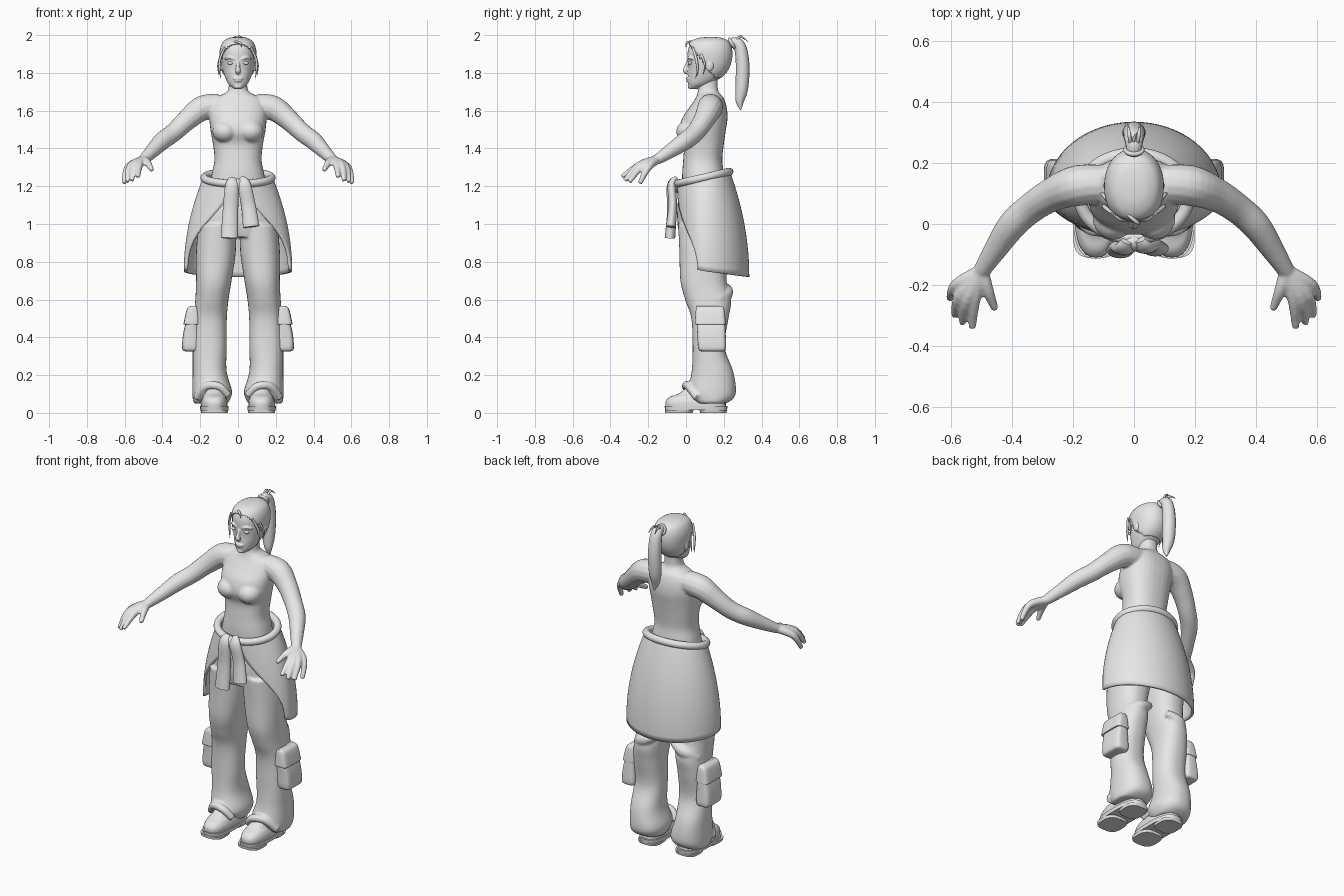
import bpy, bmesh, math
from mathutils import Vector

if "Cube" in bpy.data.objects:
    bpy.data.objects.remove(bpy.data.objects["Cube"])

grey = bpy.data.materials.new("plain_grey")
grey.use_nodes = True
grey.diffuse_color = (0.8, 0.8, 0.8, 1)
grey.node_tree.nodes["Principled BSDF"].inputs["Base Color"].default_value = (0.8, 0.8, 0.8, 1)


def smooth_path(keys, steps=5):
    """Catmull-Rom interpolation of tuples of any length."""
    out = []
    for i in range(len(keys) - 1):
        p, q = keys[i], keys[i + 1]
        o, r = keys[max(i - 1, 0)], keys[min(i + 2, len(keys) - 1)]
        for k in range(steps):
            t = k / steps
            out.append([b + t / 2 * (c - a + t * (2 * a - 5 * b + 4 * c - d + t * (3 * (b - c) + d - a)))
                        for a, b, c, d in zip(o, p, q, r)])
    return out + [list(keys[-1])]


def skin(bm, rings, closed=False):
    """Bridge rings of points into a tube with capped ends."""
    loops = [[bm.verts.new(p) for p in ring] for ring in rings]
    pairs = list(zip(loops, loops[1:])) + ([(loops[-1], loops[0])] if closed else [])
    for a, b in pairs:
        for i in range(len(a)):
            j = (i + 1) % len(a)
            bm.faces.new((a[i], a[j], b[j], b[i]))
    if not closed:
        bm.faces.new(loops[0])
        bm.faces.new(loops[-1])


def stack(bm, keys, s=1, cx=0, power=2, grow=0, steps=5, sides=32):
    """Level sections: height, front, back, half width (optional centre x)."""
    rings = []
    for z, front, back, w, *c in smooth_path(keys, steps):
        mid, half = (front + back) / 2, (back - front) / 2 + grow
        x0 = c[0] if c else cx
        ring = []
        for i in range(sides):
            a = math.tau * i / sides
            u, v = math.cos(a), math.sin(a)
            x = math.copysign(abs(u) ** (2 / power), u)
            y = math.copysign(abs(v) ** (2 / power), v)
            ring.append((s * (x0 + (w + grow) * x), mid + half * y, z))
        rings.append(ring)
    skin(bm, rings)


def tube(bm, keys, s=1, flat=1, ref=(1, 1, 0.5), sides=14, closed=False):
    """Round or flattened tube through x, y, z, radius."""
    pts = smooth_path(keys, 5)
    if closed:
        pts = [list(k) for k in keys]
    pos = [Vector(p[:3]) for p in pts]
    n, rings = len(pos), []
    for i, p in enumerate(pos):
        if closed:
            d = pos[(i + 1) % n] - pos[i - 1]
        else:
            d = pos[min(i + 1, n - 1)] - pos[max(i - 1, 0)]
        side = d.cross(Vector(ref)).normalized()
        up = side.cross(d).normalized()
        ring = []
        for k in range(sides):
            a = math.tau * k / sides
            q = p + pts[i][3] * (side * math.cos(a) + up * math.sin(a) * flat)
            ring.append((s * q.x, q.y, q.z))
        rings.append(ring)
    skin(bm, rings, closed)


def ball(bm, centre, size, s=1):
    made = bmesh.ops.create_uvsphere(bm, u_segments=20, v_segments=12, radius=1)["verts"]
    for v in made:
        v.co = (s * (centre[0] + v.co.x * size[0]), centre[1] + v.co.y * size[1], centre[2] + v.co.z * size[2])


def finish(name, bm, voxel=0, rounds=4, thick=0, keep=None):
    bmesh.ops.recalc_face_normals(bm, faces=bm.faces)
    if keep:
        gone = [f for f in bm.faces if not keep(f.calc_center_median())]
        bmesh.ops.delete(bm, geom=gone, context='FACES')
    mesh = bpy.data.meshes.new(name)
    bm.to_mesh(mesh)
    bm.free()
    mesh.shade_smooth()
    mesh.set_sharp_from_angle(angle=math.radians(50))
    mesh.materials.append(grey)
    ob = bpy.data.objects.new(name, mesh)
    bpy.context.collection.objects.link(ob)
    if thick:
        ob.modifiers.new("Thickness", 'SOLIDIFY').thickness = thick
    if voxel:
        m = ob.modifiers.new("Fuse", 'REMESH')
        m.mode, m.voxel_size, m.use_smooth_shade = 'VOXEL', voxel, True
        m = ob.modifiers.new("Relax", 'SMOOTH')
        m.factor, m.iterations = 0.5, rounds
    return ob


# Upper body: torso, neck, arms and fingers fused together
body = bmesh.new()
stack(body, [(1.2, -.02, .2, .15), (1.27, -.02, .2, .138), (1.34, -.015, .192, .125), (1.42, -.012, .2, .132),
             (1.49, -.035, .21, .145), (1.56, -.02, .22, .152), (1.62, .02, .215, .15), (1.665, .05, .2, .13),
             (1.69, .06, .18, .075), (1.72, .065, .168, .05), (1.82, .07, .17, .048)], power=2.3)
for s in (1, -1):
    ball(body, (.068, .02, 1.49), (.068, .072, .06), s)
    tube(body, [(.1, .13, 1.625, .065), (.19, .125, 1.612, .067), (.27, .095, 1.55, .056), (.34, .05, 1.485, .05),
                (.4, -.005, 1.44, .048), (.455, -.085, 1.385, .038), (.5, -.155, 1.34, .028)], s)
    wrist = (.5, -.155, 1.34, .024)
    for knuckle, tip in (((.582, -.2, 1.3), (.604, -.245, 1.215)), ((.57, -.235, 1.305), (.588, -.3, 1.222)),
                         ((.548, -.25, 1.31), (.562, -.325, 1.23)), ((.522, -.245, 1.312), (.53, -.34, 1.25))):
        tube(body, [wrist, (*knuckle, .02), (*tip, .012)], s)
    tube(body, [wrist, (.48, -.215, 1.325, .02), (.455, -.28, 1.285, .012)], s)
finish("upper_body", body, .006)

# Head with nose, brows, lips and ears
skull = [(1.715, .02, .06, .02), (1.74, .012, .13, .05), (1.78, .01, .19, .07), (1.82, .012, .22, .082),
         (1.87, .008, .236, .089), (1.92, .01, .236, .088), (1.96, .03, .22, .072), (1.98, .07, .185, .042),
         (1.986, .12, .14, .01)]
head = bmesh.new()
stack(head, skull, power=2.15)
tube(head, [(0, .016, 1.87, .008), (0, .002, 1.835, .01), (0, -.002, 1.812, .015), (0, .012, 1.8, .01)])
ball(head, (0, .012, 1.77), (.028, .012, .007))
ball(head, (0, .013, 1.758), (.023, .011, .006))
ball(head, (0, .025, 1.728), (.022, .016, .014))
for s in (1, -1):
    tube(head, [(.018, .013, 1.872, .007), (.045, .016, 1.882, .007), (.07, .036, 1.872, .005)], s)
    ball(head, (.088, .125, 1.84), (.012, .022, .032), s)
finish("head", head, .004, 2)
for s, side in ((1, "left"), (-1, "right")):
    eye = bmesh.new()
    ball(eye, (.041, .022, 1.852), (.017, .011, .009), s)
    finish(side + "_eye", eye)

# Hair cap trimmed along a slanting hairline, ponytail and loose strands
cap = bmesh.new()
stack(cap, skull, power=2.15, grow=.008, steps=8, sides=48)
finish("hair_cap", cap, thick=.008, keep=lambda c: c.z > max(1.77, 1.955 - 1.25 * (c.y - .01))).location.z = .004
tail = bmesh.new()
tube(tail, [(0, .215, 1.935, .022), (0, .25, 1.962, .025), (0, .285, 1.94, .032), (0, .3, 1.84, .036),
            (0, .295, 1.72, .034), (.005, .285, 1.65, .022), (.01, .29, 1.605, .004)], ref=(1, 0, 0), flat=1.05)
finish("ponytail", tail)
band = bmesh.new()
tube(band, [(.027 * math.cos(a), .243 - .014 * math.sin(a), 1.955 + .024 * math.sin(a), .008)
            for a in (math.tau * i / 20 for i in range(20))], ref=(0, .9, .5), closed=True)
finish("hair_tie", band)
strands = bmesh.new()
for s in (1, -1):
    tube(strands, [(.07, .035, 1.935, .006), (.096, .055, 1.87, .007), (.098, .06, 1.81, .005), (.09, .05, 1.77, .001)], s)
    tube(strands, [(.09, .08, 1.9, .006), (.105, .1, 1.84, .005), (.102, .09, 1.79, .001)], s)
    tube(strands, [(.01, .25, 1.96, .007), (.015, .29, 1.99, .006), (.02, .33, 1.965, .001)], s)
tube(strands, [(0, .25, 1.96, .007), (0, .28, 1.99, .005), (.01, .3, 1.998, .001)])
tube(strands, [(-.02, .03, 1.965, .006), (.01, .005, 1.96, .006), (.02, .0, 1.935, .001)])
finish("loose_strands", strands)

# Loose trousers: hips and both legs fused
legs = bmesh.new()
stack(legs, [(1.22, -.03, .205, .165), (1.1, -.045, .25, .195), (1, -.045, .25, .205), (.93, -.03, .23, .19)], power=2.4)
for s in (1, -1):
    stack(legs, [(1, -.042, .24, .1, .11), (.85, -.035, .23, .105, .117), (.7, -.03, .215, .094, .128),
                 (.6, -.005, .24, .088, .138), (.5, .028, .225, .088, .147), (.35, .035, .205, .09, .15),
                 (.22, .03, .25, .09, .15), (.12, .012, .265, .105, .137), (.075, .03, .25, .1, .14),
                 (.05, .06, .21, .09, .145)], s, power=2.3)
    tube(legs, [(.05, .02, .09, .02), (.1, .0, .14, .022), (.17, .015, .14, .022), (.22, .06, .08, .022)], s)
    tube(legs, [(.06, .21, .67, .02), (.14, .215, .635, .035), (.21, .17, .6, .018)], s)
finish("trousers", legs, .007, 6)

# Cargo pockets and shoes on both sides
for s, side in ((1, "left"), (-1, "right")):
    pocket = bmesh.new()
    stack(pocket, [(.325, .085, .195, .025, .25), (.34, .065, .212, .045, .25), (.42, .06, .21, .042, .248),
                   (.5, .055, .205, .028, .242), (.55, .055, .195, .018, .235)], s, power=4.5)
    finish(side + "_pocket", pocket)
    flap = bmesh.new()
    stack(flap, [(.468, .05, .21, .04, .246), (.48, .048, .21, .042, .245), (.55, .052, .202, .03, .24),
                 (.567, .058, .19, .014, .235)], s, power=5)
    finish(side + "_pocket_flap", flap)
    shoe = bmesh.new()
    stack(shoe, [(.03, -.108, .212, .07), (.06, -.108, .21, .07), (.085, -.085, .205, .062), (.105, -.035, .2, .054),
                 (.16, .03, .2, .048)], s, cx=.125, power=2.5)
    finish(side + "_shoe", shoe)
    sole = bmesh.new()
    stack(sole, [(.014, -.11, .217, .074), (.036, -.114, .22, .076)], s, cx=.125, power=2.7, steps=1)
    stack(sole, [(0, -.11, .035, .07), (.016, -.112, .04, .074)], s, cx=.125, power=3, steps=1)
    stack(sole, [(0, .075, .213, .066), (.016, .07, .217, .07)], s, cx=.125, power=3, steps=1)
    finish(side + "_sole", sole)

# Jacket tied round the waist: flared sheet, open at the front
sheet = bmesh.new()
rows, cols = 18, 56
grid = []
for i in range(rows + 1):
    t = i / rows
    flare = .105 * (1 - (1 - t) ** 2)
    limit = math.radians(105 + 32 * (math.cos(math.pi * t) + 1))
    line = []
    for j in range(cols + 1):
        a = limit * (2 * j / cols - 1)
        c = math.cos(a)
        y = .1 + c * ((.13 + flare) if c > 0 else .15)
        top, hem = 1.25 + .035 * c, .75 - .03 * c
        line.append(sheet.verts.new(((.182 + flare) * math.sin(a), y, top + (hem - top) * t)))
    grid.append(line)
for a, b in zip(grid, grid[1:]):
    for j in range(cols):
        sheet.faces.new((a[j], a[j + 1], b[j + 1], b[j]))
finish("jacket_body", sheet, thick=.014)
roll = bmesh.new()
tube(roll, [(.178 * math.sin(a), .092 + .138 * math.cos(a), 1.245 + .032 * math.cos(a), .021)
            for a in (math.tau * i / 48 for i in range(48))], ref=(0, 0, 1), closed=True)
finish("jacket_waist_roll", roll)

# Knotted sleeves hanging in front
knot = bmesh.new()
ball(knot, (0, -.06, 1.2), (.05, .03, .04))
finish("sleeve_knot", knot)
for side, path in (("right", [(-.02, -.055, 1.235, .025), (-.032, -.08, 1.2, .036), (-.04, -.075, 1.07, .041),
                              (-.045, -.085, .925, .046)]),
                   ("left", [(.015, -.05, 1.235, .025), (.032, -.075, 1.205, .036), (.055, -.07, 1.1, .038),
                             (.07, -.08, .985, .044)])):
    sleeve = bmesh.new()
    tube(sleeve, path, flat=.6, ref=(0, 1, 0), sides=20)
    finish(side + "_sleeve", sleeve)
